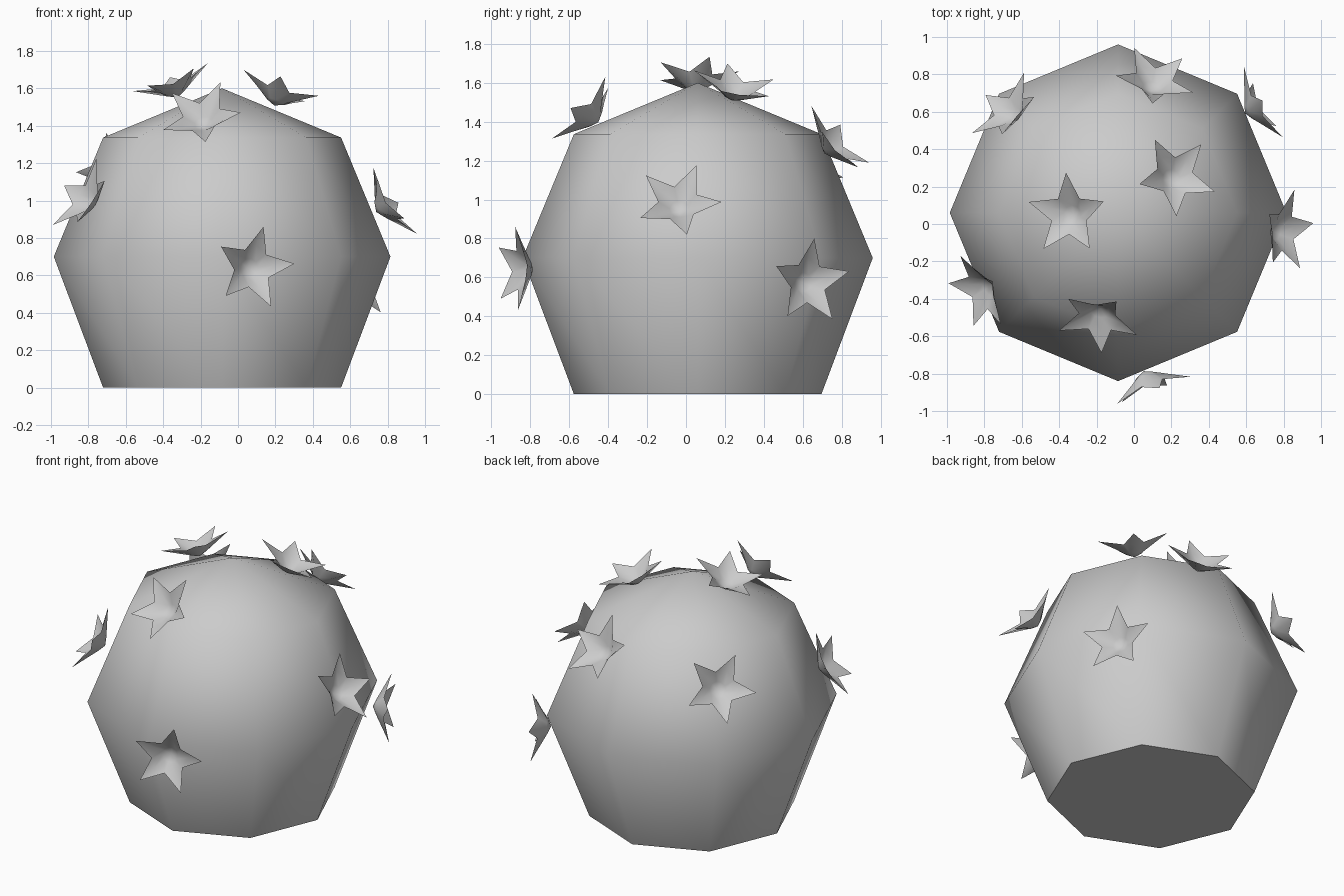
import bpy, bmesh, math
from mathutils import Vector, Matrix

cube = bpy.data.objects.get("Cube")
if cube:
    bpy.data.objects.remove(cube, do_unlink=True)

grey = bpy.data.materials.new("plain grey")
grey.use_nodes = True
grey.diffuse_color = (0.6, 0.6, 0.6, 1)
grey.node_tree.nodes["Principled BSDF"].inputs["Base Color"].default_value = (0.6, 0.6, 0.6, 1)


def add_object(name, bm, angle):
    mesh = bpy.data.meshes.new(name)
    bm.to_mesh(mesh)
    bm.free()
    mesh.materials.append(grey)
    obj = bpy.data.objects.new(name, mesh)
    bpy.context.collection.objects.link(obj)
    bpy.ops.object.select_all(action='DESELECT')
    obj.select_set(True)
    bpy.context.view_layer.objects.active = obj
    bpy.ops.object.shade_smooth_by_angle(angle=math.radians(angle))
    return obj


# Body: coarse eight-sided ball with a flat base
bm = bmesh.new()
bmesh.ops.create_uvsphere(bm, u_segments=8, v_segments=4, radius=0.9)
pole = min(bm.verts, key=lambda v: v.co.z)
bmesh.ops.delete(bm, geom=[pole], context='VERTS')
for v in bm.verts:
    if v.co.z < -0.1:
        v.co.z = -0.7
bmesh.ops.holes_fill(bm, edges=[e for e in bm.edges if e.is_boundary], sides=0)
bmesh.ops.recalc_face_normals(bm, faces=bm.faces)
body = add_object("body", bm, 60)
body.location = (-0.085, 0.06, 0.7)


# Flower: five pointed petals flaring from a small cup
def flower(name, middle, normal, tip, depth=0.11):
    bm = bmesh.new()

    def point(radius, height, step):
        a = step * math.pi / 5
        return bm.verts.new((radius * math.cos(a), radius * math.sin(a), height - depth))

    centre = point(0, 0, 0)
    cup = [point(0.05, 0.022, i) for i in range(10)]
    # Even steps lie on petal axes, odd steps are the notches between petals
    rim = [point(0.105, 0.075, i) if i % 2 else point(0.125, 0.062, i) for i in range(10)]
    for i in range(10):
        j = (i + 1) % 10
        bm.faces.new((centre, cup[i], cup[j]))
        bm.faces.new((cup[i], rim[i], rim[j], cup[j]))
    for i in range(0, 10, 2):
        end = point(0.225, 0.115, i)
        bm.faces.new((rim[i - 1], end, rim[i]))
        bm.faces.new((rim[i], end, rim[i + 1]))

    # Face along the normal, with one petal turned toward the given tip
    z = Vector(normal).normalized()
    x = Vector(tip) - Vector(middle)
    x = (x - z * x.dot(z)).normalized()
    y = z.cross(x)
    obj = add_object(name, bm, 80)
    obj.matrix_world = Matrix.Translation(middle) @ Matrix((x, y, z)).transposed().to_4x4()


flower("flower_front", (0.09, -0.89, 0.64), (0.35, -0.94, 0), (0.135, -0.88, 0.85))
flower("flower_upper_front", (-0.2, -0.53, 1.47), (-0.19, -0.72, 0.67), (-0.1, -0.42, 1.62))
flower("flower_top_right", (-0.36, 0.05, 1.655), (-0.35, 0, 0.94), (-0.36, 0.3, 1.65))
flower("flower_top_left", (0.23, 0.26, 1.61), (0.34, 0.2, 0.92), (0.425, 0.165, 1.53))
flower("flower_upper_back", (0.115, 0.79, 1.31), (0.22, 0.72, 0.66), (0.1, 0.65, 1.475))
flower("flower_back_right", (-0.694, 0.626, 1.19), (-0.63, 0.6, 0.5), (-0.89, 0.5, 1.165))
flower("flower_front_right", (-0.846, -0.373, 1.03), (-0.74, -0.4, 0.5), (-0.73, -0.29, 1.235))
flower("flower_left", (0.83, -0.04, 1.0), (0.82, -0.05, 0.55), (0.84, 0.23, 0.97))
flower("flower_back_left", (0.69, 0.645, 0.575), (0.87, 0.48, 0), (0.67, 0.65, 0.8))
